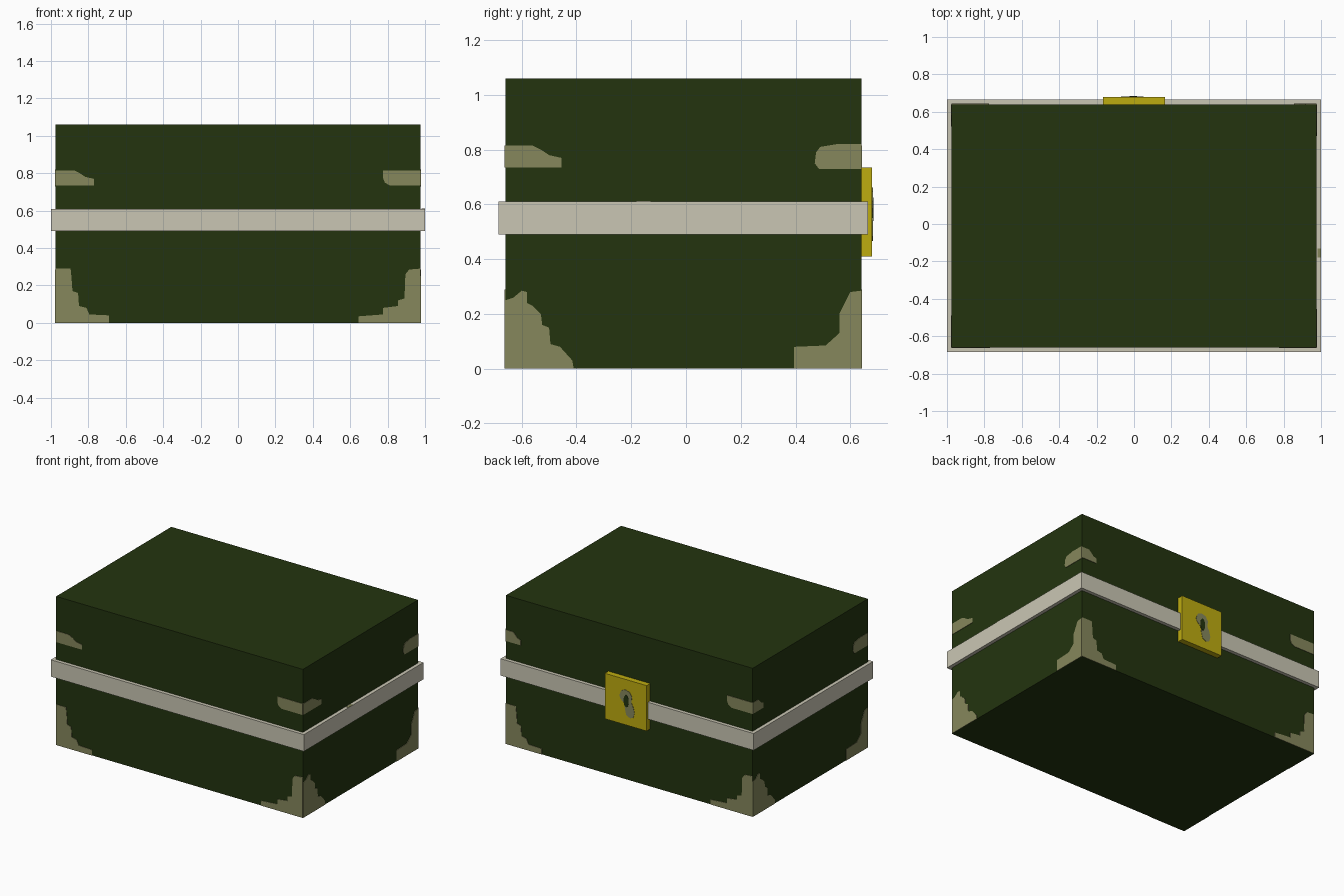
import bpy, bmesh, math
from mathutils import Vector

if "Cube" in bpy.data.objects:
    bpy.data.objects.remove(bpy.data.objects["Cube"])

X, Y0, Y1 = 0.975, -0.66, 0.64     # chest body extents


def material(name, rgb):
    m = bpy.data.materials.new(name)
    m.diffuse_color = (*rgb, 1)
    m.use_nodes = True
    m.node_tree.nodes["Principled BSDF"].inputs["Base Color"].default_value = m.diffuse_color
    return m


green = material("dark_green", (0.0168, 0.0343, 0.0048))
ivory = material("ivory", (0.59, 0.565, 0.456))
olive = material("worn_olive", (0.238, 0.242, 0.107))
gold = material("gold", (0.515, 0.413, 0.005))


def finish(bm, name, mat):
    bmesh.ops.recalc_face_normals(bm, faces=bm.faces)
    me = bpy.data.meshes.new(name)
    bm.to_mesh(me)
    bm.free()
    me.materials.append(mat)
    ob = bpy.data.objects.new(name, me)
    bpy.context.collection.objects.link(ob)


def box(name, lo, hi, mat):
    bm = bmesh.new()
    bmesh.ops.create_cube(bm, size=1)
    for v in bm.verts:
        v.co = [l + (c + 0.5) * (h - l) for c, l, h in zip(v.co, lo, hi)]
    finish(bm, name, mat)


def plate(name, origin, across, pts, mat, thick=0.003):
    """Thin outline plate on a wall; across = horizontal direction on it."""
    normal = Vector(origin[1])
    base, across = Vector(origin[0]), Vector(across)
    bm = bmesh.new()
    face = bm.faces.new([bm.verts.new(base + across * u + Vector((0, 0, z))) for u, z in pts])
    out = bmesh.ops.extrude_face_region(bm, geom=[face], use_keep_orig=True)
    for v in out["geom"]:
        if isinstance(v, bmesh.types.BMVert):
            v.co += normal * thick
    finish(bm, name, mat)


def ellipse(cu, cz, ru, rz, n=16):
    return [(cu + ru * math.cos(2 * math.pi * i / n), cz + rz * math.sin(2 * math.pi * i / n))
            for i in range(n)]


# Main parts
box("chest_body", (-X, Y0, 0), (X, Y1, 1.06), green)
box("rim_band", (-1, -0.685, 0.49), (1, 0.665, 0.61), ivory)
box("lock_plate", (-0.165, 0.62, 0.41), (0.165, 0.68, 0.735), gold)

# Worn patch outlines: (distance from the corner, height)
low_long_l = [(0, 0), (.285, 0), (.285, .04), (.18, .045), (.165, .08), (.125, .09),
              (.12, .16), (.09, .17), (.085, .24), (.08, .29), (0, .29)]
low_long_r = [(0, 0), (.33, 0), (.33, .035), (.2, .045), (.2, .08), (.12, .09),
              (.12, .12), (.085, .13), (.08, .26), (.06, .285), (0, .29)]
low_side_l = [(0, 0), (.25, 0), (.245, .03), (.2, .08), (.165, .09), (.16, .15), (.135, .16),
              (.13, .2), (.1, .23), (.08, .24), (.08, .28), (.06, .285), (.03, .26), (0, .25)]
low_side_r = [(0, 0), (.245, 0), (.245, .08), (.13, .085), (.08, .13), (.08, .2),
              (.06, .24), (.04, .28), (0, .285)]
up_l = [(0, .735), (.205, .735), (.205, .77), (.16, .78), (.13, .8), (.1, .815), (0, .815)]
up_r = [(0, .735), (.165, .735), (.19, .75), (.2, .775), (.2, .815), (0, .815)]
up_side = [(0, .73), (.155, .73), (.17, .75), (.165, .79), (.15, .81), (.09, .82), (0, .82)]
up_short = [(u * 0.58, z) for u, z in up_l]

# Each wall: left corner, right corner, normal, then its four patches
walls = {
    "front": ((-X, Y0, 0), (X, Y0, 0), (0, -1, 0), low_long_l, low_long_r, up_l, up_r),
    "right": ((X, Y0, 0), (X, Y1, 0), (1, 0, 0), low_side_l, low_side_r, up_l, up_side),
    "back": ((X, Y1, 0), (-X, Y1, 0), (0, 1, 0), low_long_l, low_long_r, up_short, up_r),
    "left": ((-X, Y1, 0), (-X, Y0, 0), (-1, 0, 0), low_side_l, low_side_r, up_short, up_side),
}
for wall, (a, b, normal, ll, lr, ul, ur) in walls.items():
    along = (Vector(b) - Vector(a)).normalized()
    for label, pts_l, pts_r in (("lower", ll, lr), ("upper", ul, ur)):
        plate(f"{wall}_{label}_left_patch", (a, normal), along, pts_l, olive)
        plate(f"{wall}_{label}_right_patch", (b, normal), -along, pts_r, olive)

# Keyhole surround (rounded head with offset foot) and keyhole
lock = ((0, 0.68, 0.572), (0, 1, 0))
surround = [(-.05, .04), (-.035, .075), (-.005, .09), (.03, .08), (.05, .05), (.045, .01),
            (.06, -.02), (.07, -.06), (.06, -.095), (.035, -.105), (.005, -.09),
            (-.005, -.05), (-.01, -.01), (-.04, .015)]
plate("keyhole_surround", lock, (-1, 0, 0), surround, olive, 0.002)
plate("keyhole", lock, (-1, 0, 0), ellipse(.005, .01, .02, .043), green, 0.004)

# Small worn spot on top of the band
box("band_spot", (0.98, -0.18, 0.608), (1.0, -0.13, 0.612), olive)
